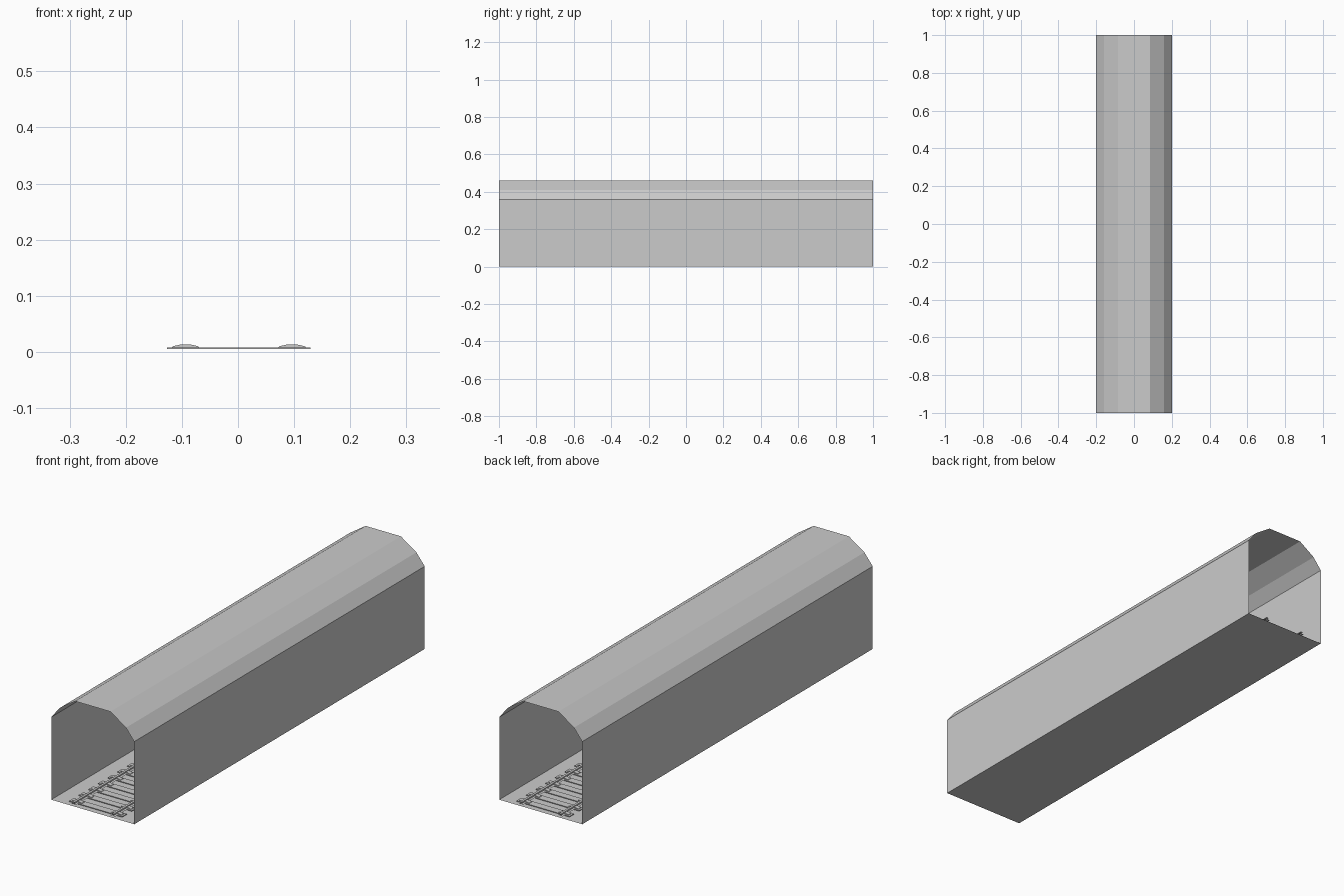
import bpy, bmesh, math

if "Cube" in bpy.data.objects:
    bpy.data.objects.remove(bpy.data.objects["Cube"])

L = 1.0          # half length
CX = 0.0015      # track centre line
RAILS = (CX - 0.095, CX + 0.095)
SLEEPERS = 30


def new_object(name, bm):
    me = bpy.data.meshes.new(name)
    bm.to_mesh(me)
    bm.free()
    ob = bpy.data.objects.new(name, me)
    bpy.context.collection.objects.link(ob)
    return ob


def extrude_profile(bm, pts, y0, y1, closed=False, caps=False):
    """Sweep an (x, z) profile along y."""
    a = [bm.verts.new((x, y0, z)) for x, z in pts]
    b = [bm.verts.new((x, y1, z)) for x, z in pts]
    n = len(pts)
    for i in range(n if closed else n - 1):
        j = (i + 1) % n
        bm.faces.new((a[i], a[j], b[j], b[i]))
    if caps:
        bm.faces.new(a[::-1])
        bm.faces.new(b)


# tunnel: thin open-ended sheets
half_arch = [(0.2, 0.36), (0.16, 0.41), (0.085, 0.46)]
arch = half_arch + [(-x, z) for x, z in reversed(half_arch)]
for name, profile in (
    ("tunnel_floor", [(-0.2, 0), (0.2, 0)]),
    ("right_wall", [(0.2, 0), (0.2, 0.36)]),
    ("left_wall", [(-0.2, 0.36), (-0.2, 0)]),
    ("tunnel_roof", arch),
):
    bm = bmesh.new()
    extrude_profile(bm, profile, -L, L)
    bmesh.ops.reverse_faces(bm, faces=bm.faces[:])
    new_object(name, bm)

# sleepers and the rail clamps on them
sleepers, clamps = bmesh.new(), bmesh.new()
step = 2 * L / SLEEPERS
plate = [(-0.128, 0.005), (0.128, 0.005), (0.128, 0.008), (-0.128, 0.008)]
clamp = [(-0.025, 0.007), (0.025, 0.007), (0.023, 0.010), (0.010, 0.013),
         (-0.010, 0.013), (-0.023, 0.010)]
for i in range(SLEEPERS):
    y = -L + (i + 0.5) * step
    extrude_profile(sleepers, [(x + CX, z) for x, z in plate],
                    y - 0.016, y + 0.016, True, True)
    for rx in RAILS:
        extrude_profile(clamps, [(x + rx, z) for x, z in clamp],
                        y - 0.009, y + 0.009, True, True)
for name, bm in (("sleepers", sleepers), ("rail_clamps", clamps)):
    bmesh.ops.recalc_face_normals(bm, faces=bm.faces[:])
    new_object(name, bm)

# rails: open sheet profile with foot, web and head
half_rail = [(0.011, 0.008), (0.0025, 0.010), (0.0025, 0.014),
             (0.005, 0.015), (0.005, 0.018)]
rail = half_rail + [(-x, z) for x, z in reversed(half_rail)]
for name, rx in zip(("left_rail", "right_rail"), RAILS):
    bm = bmesh.new()
    extrude_profile(bm, [(x + rx, z) for x, z in rail], -L, L)
    bmesh.ops.reverse_faces(bm, faces=bm.faces[:])
    new_object(name, bm)
